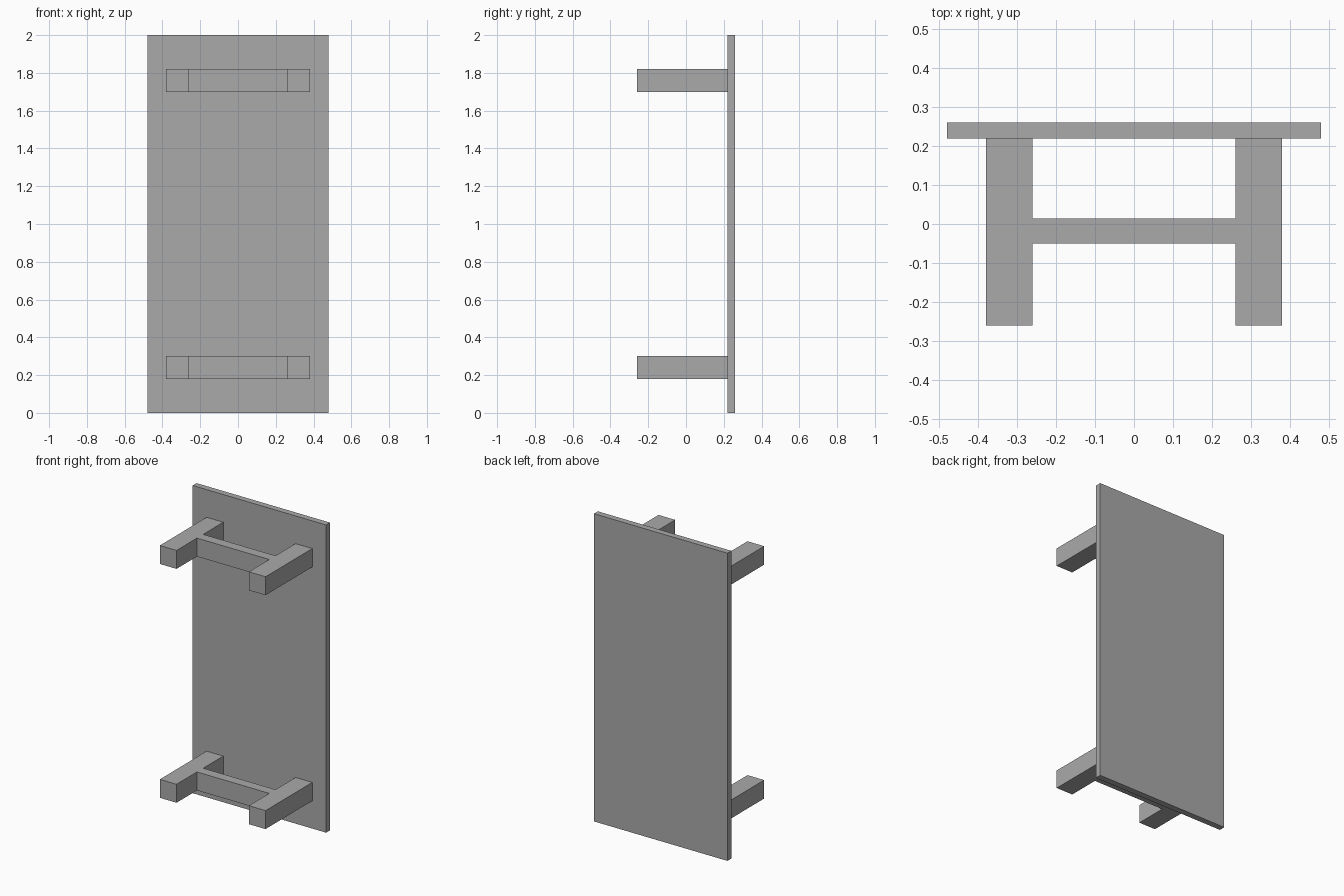
import bpy

cube = bpy.data.objects.get("Cube")
if cube:
    bpy.data.objects.remove(cube, do_unlink=True)

grey = bpy.data.materials.new("plain_grey")
grey.use_nodes = True
colour = (0.4, 0.4, 0.4, 1)
grey.diffuse_color = colour
grey.node_tree.nodes["Principled BSDF"].inputs["Base Color"].default_value = colour


def box(name, low, high):
    """Add a flat-shaded box spanning two opposite corners."""
    centre = [(a + b) / 2 for a, b in zip(low, high)]
    bpy.ops.mesh.primitive_cube_add(size=1, location=centre)
    obj = bpy.context.object
    obj.name = name
    obj.scale = [b - a for a, b in zip(low, high)]
    bpy.ops.object.transform_apply(location=False, rotation=False, scale=True)
    obj.data.materials.append(grey)
    return obj


# Upright board
BOARD_FRONT = 0.22
box("board", (-0.48, BOARD_FRONT, 0), (0.48, 0.26, 2))

# Two H-shaped supports: a pair of arms joined by a crossbar
ARM_IN, ARM_OUT, DEPTH = 0.26, 0.38, 0.12
for level, z in (("lower", 0.18), ("upper", 1.70)):
    top = z + DEPTH
    box(level + "_right_arm", (-ARM_OUT, -0.26, z), (-ARM_IN, BOARD_FRONT, top))
    box(level + "_left_arm", (ARM_IN, -0.26, z), (ARM_OUT, BOARD_FRONT, top))
    box(level + "_crossbar", (-ARM_IN, -0.05, z), (ARM_IN, 0.014, top))
